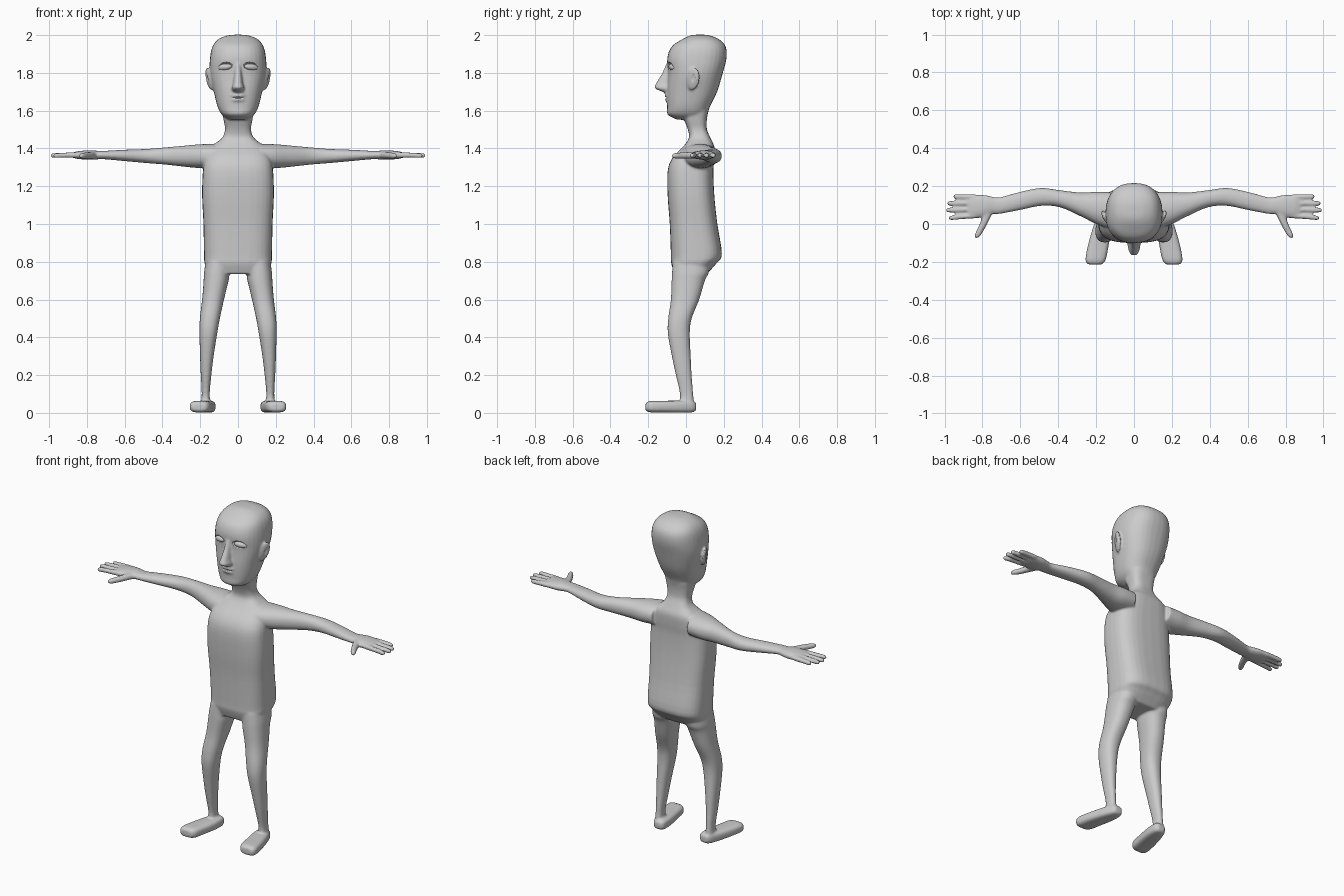
import bpy, bmesh, math
from mathutils import Matrix, Euler

SEG = 32


def catmull(a, b, c, d, t):
    return 0.5 * (2*b + (c - a)*t + (2*a - 5*b + 4*c - d)*t*t + (3*b - a - 3*c + d)*t**3)


def loft(bm, axis, rings, n=2.2, side=1, steps=4):
    """Closed tube along an axis; ring = (position, centre1, centre2, half1, half2)."""
    path = []
    for i in range(len(rings) - 1):
        q = [rings[max(0, min(len(rings) - 1, i + k))] for k in (-1, 0, 1, 2)]
        for s in range(steps):
            path.append([catmull(*v, s / steps) for v in zip(*q)])
    path.append(rings[-1])
    others = [a for a in range(3) if a != axis]
    loops = []
    for p, c1, c2, h1, h2 in path:
        loop = []
        for k in range(SEG):
            t = 2 * math.pi * k / SEG
            co = [0, 0, 0]
            co[axis] = p
            co[others[0]] = c1 + h1 * math.copysign(abs(math.cos(t)) ** (2 / n), math.cos(t))
            co[others[1]] = c2 + h2 * math.copysign(abs(math.sin(t)) ** (2 / n), math.sin(t))
            co[0] *= side
            loop.append(bm.verts.new(co))
        loops.append(loop)
    faces = [bm.faces.new(loops[0]), bm.faces.new(loops[-1][::-1])]
    for a, b in zip(loops, loops[1:]):
        for k in range(SEG):
            j = (k + 1) % SEG
            faces.append(bm.faces.new((a[k], b[k], b[j], a[j])))
    bmesh.ops.recalc_face_normals(bm, faces=faces)


def blob(bm, loc, size, rot=(0, 0, 0), side=1):
    """Ellipsoid, optionally on the mirrored side."""
    x, y, z = loc
    rx, ry, rz = (math.radians(a) for a in rot)
    m = (Matrix.Translation((x * side, y, z)) @ Euler((rx, ry * side, rz * side)).to_matrix().to_4x4()
         @ Matrix.Diagonal((*size, 1)))
    bmesh.ops.create_uvsphere(bm, u_segments=24, v_segments=16, radius=1, matrix=m)


def make(name, bm):
    me = bpy.data.meshes.new(name)
    bm.to_mesh(me)
    bm.free()
    for p in me.polygons:
        p.use_smooth = True
    ob = bpy.data.objects.new(name, me)
    bpy.context.collection.objects.link(ob)
    return ob


def upright(rows):
    """(z, half width, front y, back y) rows to rings."""
    return [(z, 0, (a + b) / 2, w, (b - a) / 2) for z, w, a, b in rows]


bm = bmesh.new()

# torso and neck
loft(bm, 2, upright([
    (.735, .15, -.06, .11), (.79, .176, -.078, .16), (.84, .18, -.08, .19), (1.0, .183, -.086, .166),
    (1.15, .19, -.097, .15), (1.28, .186, -.097, .145), (1.35, .172, -.072, .15),
    (1.41, .14, -.015, .15), (1.455, .085, .015, .13), (1.5, .069, .01, .111),
    (1.55, .076, -.01, .11), (1.6, .085, -.03, .118)]), n=3)

# head
loft(bm, 2, upright([
    (1.552, .05, -.045, .10), (1.578, .085, -.096, .114), (1.62, .108, -.1, .126),
    (1.70, .128, -.102, .165), (1.80, .149, -.095, .195), (1.88, .148, -.099, .215),
    (1.94, .135, -.075, .21), (1.978, .105, -.02, .175), (1.997, .06, .02, .13),
    (2.002, .02, .05, .10)]), n=2.4)

# nose and lips
loft(bm, 2, upright([
    (1.85, .014, -.104, -.05), (1.80, .019, -.126, -.05), (1.745, .026, -.158, -.05),
    (1.72, .034, -.166, -.05), (1.70, .028, -.125, -.05), (1.69, .015, -.105, -.05)]))
blob(bm, (0, -.098, 1.681), (.042, .016, .011))
blob(bm, (0, -.096, 1.657), (.038, .015, .011))

leg = [(.80, .10, .03, .072, .10), (.74, .112, .023, .068, .097), (.7, .116, .012, .066, .088),
       (.6, .132, -.005, .058, .075), (.5, .149, -.032, .053, .062), (.42, .157, -.038, .047, .058),
       (.3, .165, -.025, .036, .05), (.2, .169, -.012, .028, .042), (.1, .171, .003, .021, .035),
       (.04, .171, .003, .027, .04)]
foot = [(.054, .158, .033, .02, .017), (.035, .158, .033, .037, .03), (-.03, .17, .033, .05, .032),
        (-.12, .19, .033, .055, .031), (-.19, .203, .033, .053, .03), (-.214, .206, .032, .036, .02)]
arm = [(.12, .07, 1.362, .098, .062), (.2, .085, 1.359, .085, .063), (.28, .103, 1.359, .063, .056),
       (.39, .133, 1.36, .045, .045), (.49, .143, 1.36, .047, .037), (.6, .122, 1.363, .048, .03),
       (.71, .097, 1.365, .044, .022), (.75, .098, 1.365, .047, .023), (.79, .095, 1.365, .058, .025),
       (.85, .092, 1.365, .063, .02), (.878, .09, 1.365, .057, .012)]
thumb = [(.075, .765, 1.365, .026, .02), (0, .795, 1.363, .02, .017),
         (-.055, .823, 1.361, .017, .015), (-.074, .831, 1.361, .008, .008)]
fingers = [(.143, .145, .955), (.109, .109, .987), (.076, .073, .993), (.043, .032, .978)]

for s in (1, -1):
    # legs, feet, arms, hands and ears
    loft(bm, 2, leg, 2.3, s)
    loft(bm, 1, foot, 3.2, s)
    loft(bm, 0, arm, 2.2, s)
    loft(bm, 1, thumb, 2.2, s)
    for y0, y1, tip in fingers:
        loft(bm, 0, [(.84, y0, 1.365, .014, .014), (tip - .05, (y0 + y1) / 2, 1.364, .0135, .0135),
                     (tip - .012, y1, 1.362, .012, .012), (tip, y1, 1.362, .006, .006)], 2.2, s)
    blob(bm, (.152, .038, 1.768), (.012, .036, .062), (-14, 8, -22), s)
body = make("body", bm)

# eye sockets, mouth slit and ear hollows
cut = bmesh.new()
for s in (1, -1):
    blob(cut, (.07, -.094, 1.835), (.044, .026, .022), (0, 6, 18), s)
    blob(cut, (.171, .036, 1.775), (.01, .016, .034), (-14, 8, -22), s)
blob(cut, (0, -.113, 1.669), (.045, .015, .004))
cutter = make("face_cutter", cut)
cutter.hide_render = True
cutter.hide_set(True)

# fuse the parts into one smooth skin
rem = body.modifiers.new("fuse", 'REMESH')
rem.mode = 'VOXEL'
rem.voxel_size = .0065
rem.use_smooth_shade = True
smo = body.modifiers.new("soften", 'SMOOTH')
smo.factor = .5
smo.iterations = 5
boo = body.modifiers.new("carve", 'BOOLEAN')
boo.operation = 'DIFFERENCE'
boo.solver = 'EXACT'
boo.object = cutter

# eyeballs
for s, name in ((1, "eye_left"), (-1, "eye_right")):
    eb = bmesh.new()
    blob(eb, (.07, -.072, 1.831), (.039, .017, .017), (0, 6, 18), s)
    make(name, eb)
